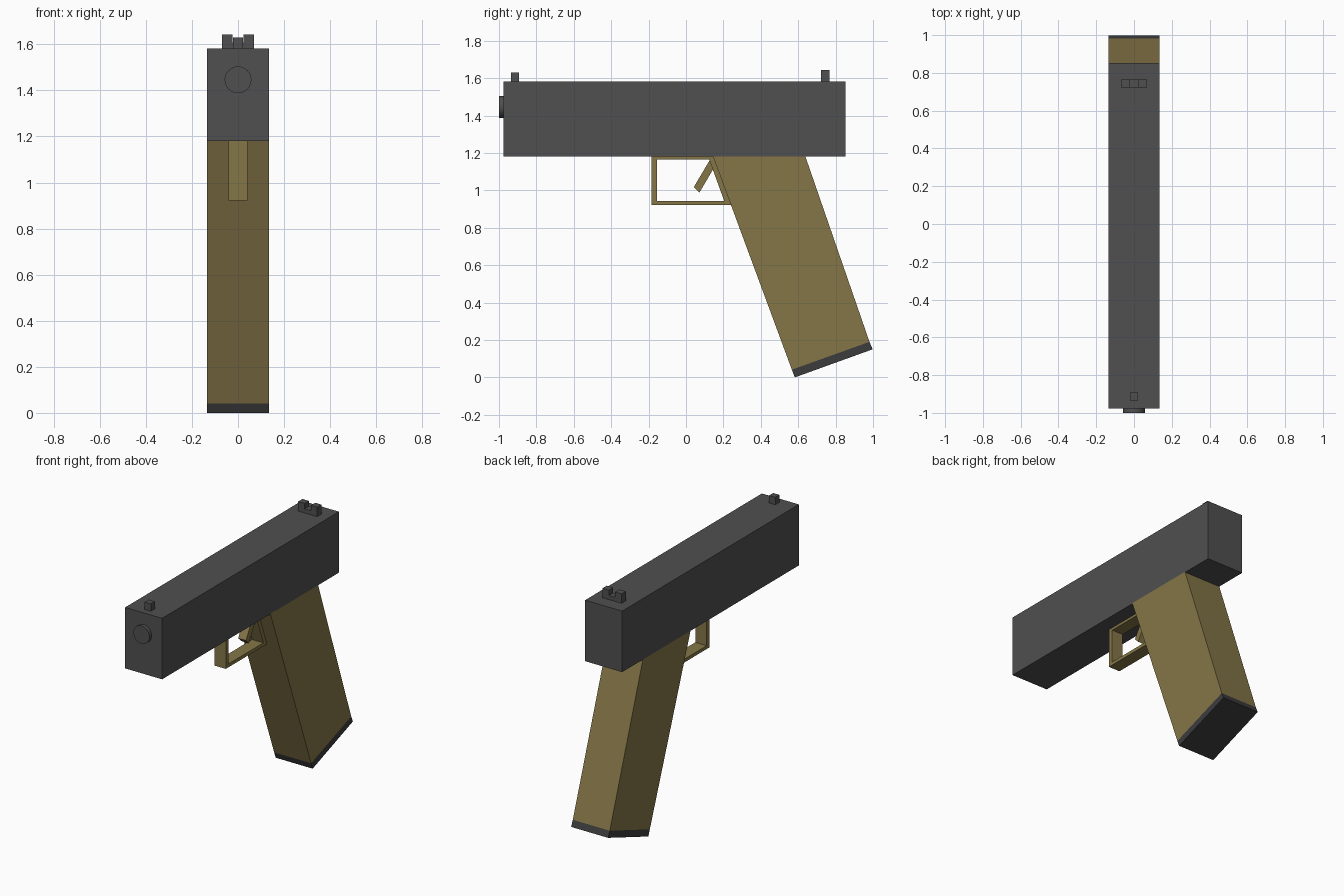
import bpy, bmesh, math

if "Cube" in bpy.data.objects:
    bpy.data.objects.remove(bpy.data.objects["Cube"])


def material(name, rgb):
    m = bpy.data.materials.new(name)
    m.diffuse_color = (*rgb, 1)
    m.use_nodes = True
    m.node_tree.nodes["Principled BSDF"].inputs["Base Color"].default_value = m.diffuse_color
    return m


STEEL = material("dark_steel", (0.08, 0.08, 0.08))
BASE = material("base_black", (0.045, 0.045, 0.048))
TAN = material("tan_polymer", (0.235, 0.18, 0.065))


def finish(name, bm, mat):
    bmesh.ops.recalc_face_normals(bm, faces=bm.faces)
    me = bpy.data.meshes.new(name)
    bm.to_mesh(me)
    bm.free()
    me.materials.append(mat)
    ob = bpy.data.objects.new(name, me)
    bpy.context.collection.objects.link(ob)
    return ob


def prism(name, outline, half, mat, axis="x"):
    """Extrude an outline: (y, z) points along x, or (x, z) points along y over the range half."""
    bm = bmesh.new()
    lo, hi = (-half, half) if axis == "x" else half
    place = (lambda p, d: (d, *p)) if axis == "x" else (lambda p, d: (p[0], d, p[1]))
    a = [bm.verts.new(place(p, lo)) for p in outline]
    b = [bm.verts.new(place(p, hi)) for p in outline]
    bm.faces.new(a)
    bm.faces.new(b)
    n = len(outline)
    for i in range(n):
        j = (i + 1) % n
        bm.faces.new((a[i], a[j], b[j], b[i]))
    return finish(name, bm, mat)


def ring(name, outer, inner, half, mat):
    """Closed frame between two (y, z) loops, extruded along x."""
    bm = bmesh.new()
    o0, o1, i0, i1 = [[bm.verts.new((x, *p)) for p in loop]
                      for loop in (outer, inner) for x in (-half, half)]
    n = len(outer)
    for i in range(n):
        j = (i + 1) % n
        for p, q in ((o0, i0), (o1, i1), (o0, o1), (i0, i1)):
            bm.faces.new((p[i], p[j], q[j], q[i]))
    return finish(name, bm, mat)


def rect(a0, b0, a1, b1):
    return [(a0, b0), (a1, b0), (a1, b1), (a0, b1)]


W = 0.134

# Slide
prism("slide", rect(-0.977, 1.181, 0.853, 1.581), W, STEEL)

# Barrel end
circle = [(0.058 * math.cos(t * math.tau / 32), 1.446 + 0.058 * math.sin(t * math.tau / 32))
          for t in range(32)]
barrel = prism("barrel_end", circle, (-1.0, -0.93), STEEL, axis="y")
bpy.context.view_layer.objects.active = barrel
barrel.select_set(True)
bpy.ops.object.shade_smooth_by_angle()

# Sights
prism("front_sight", rect(-0.935, 1.56, -0.893, 1.63), 0.022, STEEL)
notch = [(-0.069, 1.56), (0.069, 1.56), (0.069, 1.643), (0.023, 1.643),
         (0.023, 1.608), (-0.023, 1.608), (-0.023, 1.643), (-0.069, 1.643)]
prism("rear_sight", notch, (0.722, 0.766), STEEL, axis="y")

# Raked grip and its base plate
front_low, back_low = (0.566, 0.041), (0.981, 0.19)
prism("grip", [(0.143, 1.185), front_low, back_low, (0.637, 1.185)], W, TAN)
prism("base_plate", [front_low, (0.582, 0.0), (0.998, 0.15), back_low], W, BASE)

# Trigger guard and trigger
ring("trigger_guard",
     [(-0.185, 1.183), (-0.185, 0.922), (0.25, 0.922), (0.16, 1.183)],
     [(-0.155, 1.164), (-0.155, 0.944), (0.204, 0.944), (0.124, 1.164)], 0.041, TAN)
prism("trigger", [(0.042, 1.018), (0.072, 0.988), (0.155, 1.13), (0.135, 1.175)], 0.028, TAN)
